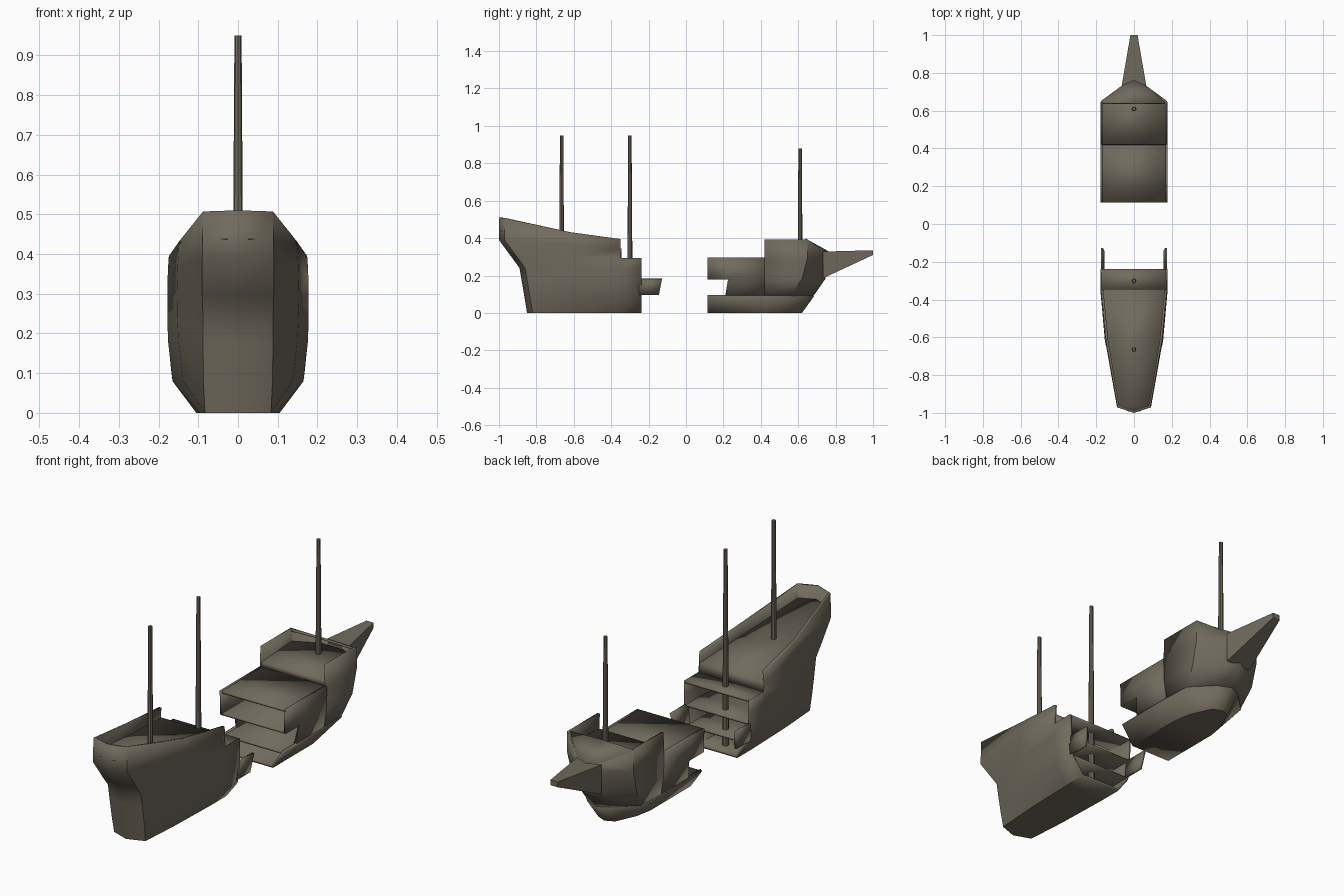
import bpy, bmesh, math
from mathutils import Vector

if "Cube" in bpy.data.objects:
    bpy.data.objects.remove(bpy.data.objects["Cube"])

wood = bpy.data.materials.new("weathered_wood")
wood.diffuse_color = (0.165, 0.145, 0.11, 1)
wood.use_nodes = True
wood.node_tree.nodes["Principled BSDF"].inputs["Base Color"].default_value = wood.diffuse_color


def finish(bm, name, thick=0.0, angle=40):
    """Turn a bmesh into a smooth-shaded wooden part, optionally thickened inward."""
    me = bpy.data.meshes.new(name)
    bm.to_mesh(me)
    bm.free()
    me.materials.append(wood)
    ob = bpy.data.objects.new(name, me)
    bpy.context.collection.objects.link(ob)
    if thick:
        m = ob.modifiers.new("thickness", "SOLIDIFY")
        m.thickness = thick
        m.offset = -1
    me.shade_smooth()
    me.set_sharp_from_angle(angle=math.radians(angle))
    return ob


def add_face(bm, cache, pts):
    vs = []
    for p in pts:
        k = tuple(round(c, 4) for c in p)
        if k not in cache:
            cache[k] = bm.verts.new(k)
        if cache[k] not in vs:
            vs.append(cache[k])
    if len(vs) > 2:
        bm.faces.new(vs)


def shell(name, columns, thick=0.012, bottom=True):
    """Loft columns of (x, y, z) points on both sides; short columns leave the top rows open."""
    bm, cache = bmesh.new(), {}
    if bottom:
        columns = [[(0, c[0][1], c[0][2])] + c for c in columns]
    for a, b in zip(columns, columns[1:]):
        for i in range(min(len(a), len(b)) - 1):
            if None in (a[i], a[i + 1], b[i], b[i + 1]):
                continue
            for s in (1, -1):
                q = [(s * p[0], p[1], p[2]) for p in (a[i], b[i], b[i + 1], a[i + 1])]
                add_face(bm, cache, q)
    bmesh.ops.recalc_face_normals(bm, faces=bm.faces)
    if sum(f.normal.x * f.calc_center_median().x * f.calc_area() for f in bm.faces) < 0:
        bmesh.ops.reverse_faces(bm, faces=bm.faces)
    return finish(bm, name, thick)


def deck(name, stations, thick=0.01):
    """Plate across the ship from (y, half width, z) stations, running towards +y."""
    bm, cache = bmesh.new(), {}
    for (y0, w0, z0), (y1, w1, z1) in zip(stations, stations[1:]):
        add_face(bm, cache, [(-w0, y0, z0), (w0, y0, z0), (w1, y1, z1), (-w1, y1, z1)])
    return finish(bm, name, thick, 20)


def mast(name, y, top, base=0.012):
    bm = bmesh.new()
    bmesh.ops.create_cone(bm, cap_ends=True, segments=8, radius1=0.015, radius2=0.009,
                          depth=top - base)
    bmesh.ops.translate(bm, verts=bm.verts, vec=(0, y, (top + base) / 2))
    return finish(bm, name)


def column(xs, ys, zs):
    ys = ys if isinstance(ys, list) else [ys] * len(zs)
    return list(zip(xs, ys, zs))


# Stern half: hull shell from transom centre to the break
zs = [0, 0.08, 0.18, 0.24, 0.295]
aft = [-0.85, -0.863, -0.88, -0.89, -0.93, -1.0, -1.0]
full = [0.105, 0.165, 0.176, 0.178, 0.178]
shell("stern_hull", [
    column([0] * 7, aft, zs + [0.39, 0.51]),
    column([0.083, 0.087, 0.088, 0.088, 0.09, 0.09, 0.088], [y + 0.03 for y in aft],
           zs + [0.39, 0.507]),
    column([0.097, 0.138, 0.15, 0.153, 0.154, 0.152, 0.148], -0.62, zs + [0.37, 0.432]),
    column(full + [0.177, 0.174], -0.35, zs + [0.345, 0.395]),
    column(full, -0.238, zs),
])

# Stern decks, with the step up to the poop
deck("stern_main_deck", [(-0.36, 0.172, 0.295), (-0.238, 0.172, 0.295)])
deck("stern_middle_deck", [(-0.84, 0.085, 0.185), (-0.62, 0.145, 0.185),
                           (-0.35, 0.17, 0.185), (-0.238, 0.17, 0.185)])
deck("stern_lower_deck", [(-0.82, 0.08, 0.09), (-0.62, 0.135, 0.09),
                          (-0.35, 0.162, 0.09), (-0.238, 0.162, 0.09)])
deck("poop_deck", [(-0.99, 0.03, 0.447), (-0.965, 0.085, 0.443), (-0.62, 0.145, 0.375),
                   (-0.345, 0.17, 0.345), (-0.344, 0.17, 0.29)])

# Splintered planks jutting from the stern break
for s, side in ((1, "right"), (-1, "left")):
    bm = bmesh.new()
    v = [bm.verts.new((s * x, y, z)) for x, y, z in
         ((0.167, -0.25, 0.095), (0.167, -0.145, 0.095), (0.176, -0.128, 0.182), (0.176, -0.25, 0.182))]
    bm.faces.new(v if s > 0 else v[::-1])
    finish(bm, side + "_broken_plank", 0.012)

# Bow half: lower strake, slightly proud of the planking above
stem_lo = [0.62, 0.685]
shell("bow_lower_hull", [
    column([0.105, 0.167], 0.115, [0, 0.09]),
    column([0.105, 0.167], 0.42, [0, 0.09]),
    column([0.09, 0.16], [0.50, 0.56], [0, 0.09]),
    column([0.045, 0.06], [0.60, 0.66], [0, 0.09]),
    column([0, 0], stem_lo, [0, 0.09]),
])

# Bow upper hull with the missing plank notch and forecastle bulwark
zu = [0.088, 0.182, 0.295]
shell("bow_upper_hull", [
    [None] + column([0.175, 0.178], 0.115, zu[1:]),
    column([0.161, 0.175, 0.178], [0.21, 0.225, 0.225], zu),
    column([0.161, 0.175, 0.178], 0.42, zu),
], bottom=False)
shell("forecastle_hull", [
    column([0.161, 0.175, 0.178, 0.175], 0.42, zu + [0.393]),
    column([0.155, 0.173, 0.176, 0.175], [0.56, 0.62, 0.65, 0.65], zu + [0.393]),
    column([0.055, 0.062, 0.065, 0.065], [0.655, 0.722, 0.732, 0.732], zu + [0.335]),
    column([0] * 4, [0.68, 0.745, 0.757, 0.76], zu + [0.33]),
], bottom=False)

# Sloping cover over the prow
bm = bmesh.new()
v = [bm.verts.new(p) for p in ((-0.174, 0.64, 0.393), (0, 0.64, 0.397), (0.174, 0.64, 0.393),
                               (0.174, 0.65, 0.393), (0.065, 0.732, 0.335), (0, 0.76, 0.331),
                               (-0.065, 0.732, 0.335), (-0.174, 0.65, 0.393))]
bm.faces.new((v[1], v[2], v[3], v[4], v[5]))
bm.faces.new((v[0], v[1], v[5], v[6], v[7]))
finish(bm, "prow_cover", 0.01)

# Bow decks
deck("bow_main_deck", [(0.115, 0.172, 0.295), (0.425, 0.172, 0.295)])
deck("forecastle_deck", [(0.419, 0.168, 0.29), (0.42, 0.168, 0.32), (0.64, 0.168, 0.335),
                         (0.715, 0.06, 0.325)])
deck("bow_middle_deck", [(0.115, 0.17, 0.19), (0.58, 0.165, 0.19), (0.70, 0.06, 0.19)])
deck("bow_lower_deck", [(0.115, 0.16, 0.09), (0.52, 0.155, 0.09), (0.64, 0.06, 0.09)])

# Tapered beak in front of the prow
bm = bmesh.new()
rings = []
for y, w, lo, hi in ((0.732, 0.065, 0.185, 0.328), (1.0, 0.019, 0.31, 0.335)):
    rings.append([bm.verts.new(p) for p in ((-w, y, lo), (w, y, lo), (w, y, hi), (-w, y, hi))])
for i in range(4):
    j = (i + 1) % 4
    bm.faces.new((rings[0][i], rings[0][j], rings[1][j], rings[1][i]))
bm.faces.new(rings[0])
bm.faces.new(rings[1])
bmesh.ops.recalc_face_normals(bm, faces=bm.faces)
finish(bm, "prow_beak")

# Masts
mast("aft_mast", -0.665, 0.95)
mast("main_mast", -0.30, 0.95)
mast("fore_mast", 0.61, 0.88, 0.05)
